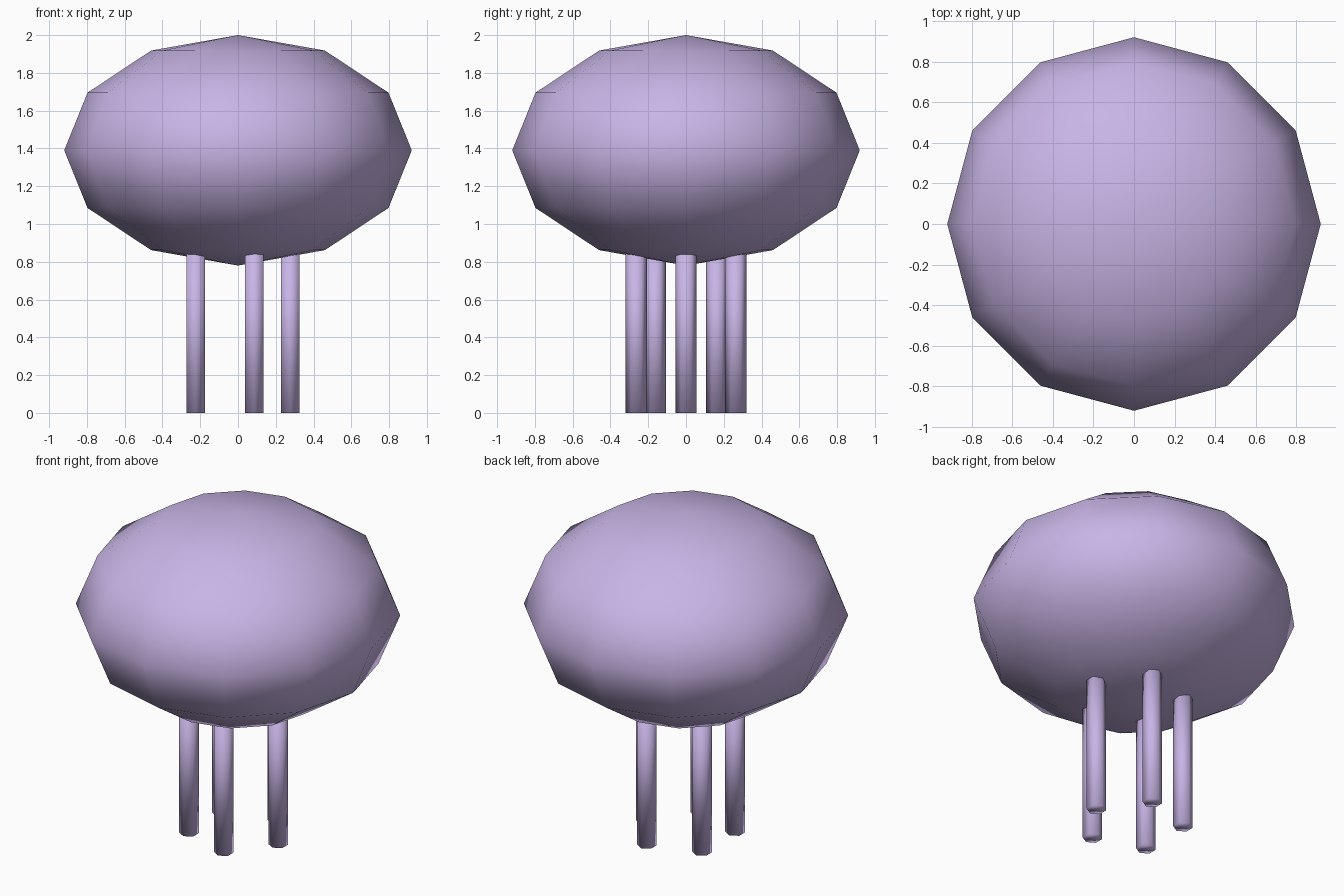
import bpy
from math import cos, sin, tau

if "Cube" in bpy.data.objects:
    bpy.data.objects.remove(bpy.data.objects["Cube"])

lilac = bpy.data.materials.new("lilac")
lilac.diffuse_color = (0.58, 0.46, 0.79, 1)
lilac.use_nodes = True
lilac.node_tree.nodes["Principled BSDF"].inputs["Base Color"].default_value = lilac.diffuse_color


def finish(name):
    ob = bpy.context.object
    ob.name = name
    ob.data.materials.append(lilac)
    bpy.ops.object.shade_smooth()
    return ob


# Body: low-poly squashed sphere
bpy.ops.mesh.primitive_uv_sphere_add(segments=12, ring_count=6, radius=1, location=(0, 0, 1.39))
body = finish("body")
body.scale = (0.92, 0.92, 0.61)

# Five hexagonal legs in a ring, tops sunk into the body
LEG_TOP = 0.88
for i in range(5):
    a = tau * i / 5
    bpy.ops.mesh.primitive_cylinder_add(
        vertices=6, radius=0.056, depth=LEG_TOP,
        location=(0.277 * cos(a), 0.277 * sin(a), LEG_TOP / 2))
    finish(f"leg_{i + 1}")
